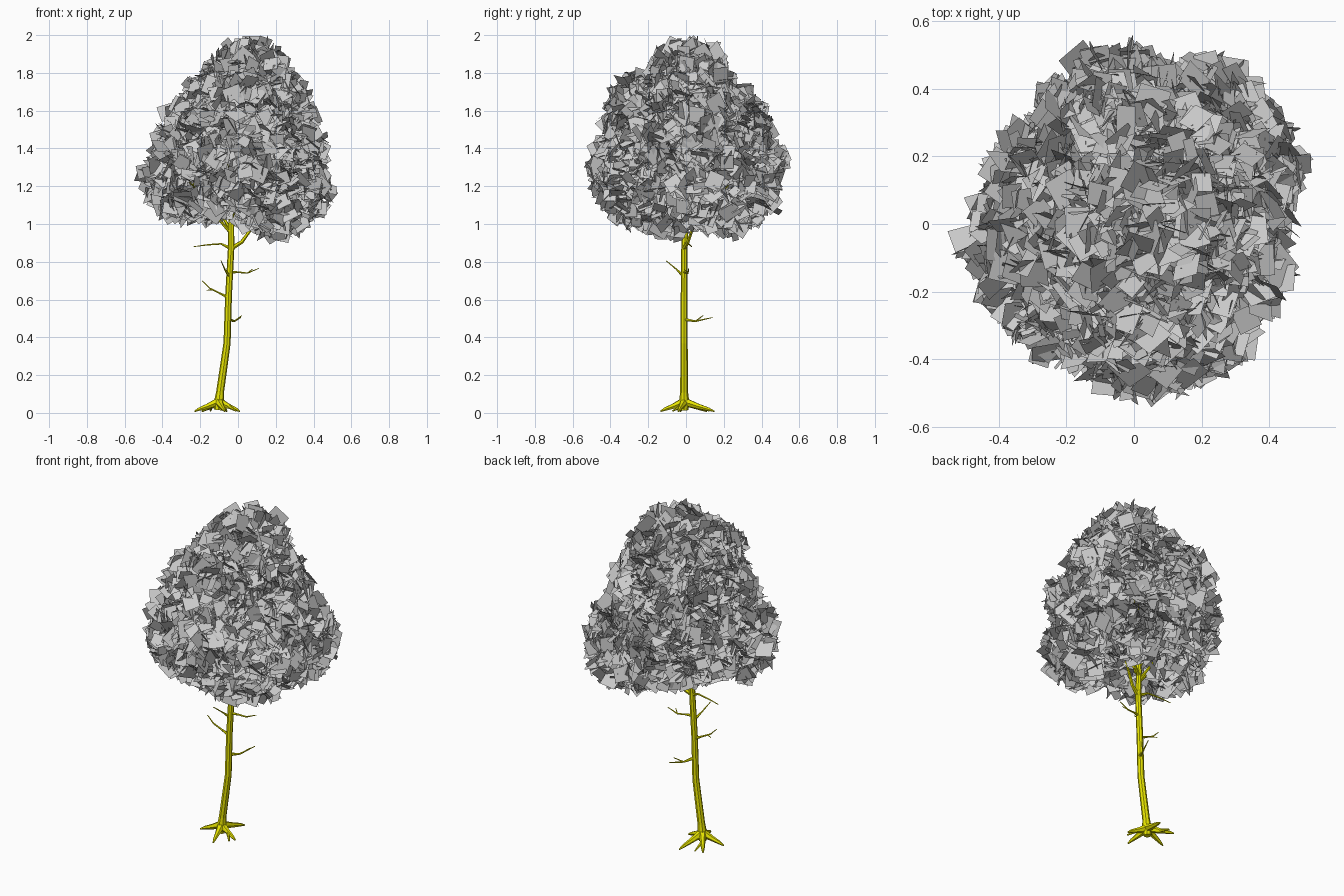
import bpy, bmesh, math, random
from mathutils import Vector, Matrix, Quaternion

if "Cube" in bpy.data.objects:
    bpy.data.objects.remove(bpy.data.objects["Cube"])

random.seed(7)
bark = bpy.data.materials.new("bark")
bark.diffuse_color = (0.8, 0.78, 0.0, 1)
bark.use_nodes = True
bark.node_tree.nodes["Principled BSDF"].inputs["Base Color"].default_value = bark.diffuse_color


def gauss_dir():
    return Vector([random.gauss(0, 1) for _ in range(3)]).normalized()


def tubes(name, paths, res=1):
    """Tapered tubes; each path is a list of (x, y, z, radius)."""
    cu = bpy.data.curves.new(name, 'CURVE')
    cu.dimensions = '3D'
    cu.bevel_depth = 1.0
    cu.bevel_resolution = res
    cu.use_fill_caps = True
    for path in paths:
        sp = cu.splines.new('POLY')
        sp.points.add(len(path) - 1)
        for p, (x, y, z, r) in zip(sp.points, path):
            p.co = (x, y, z, 1)
            p.radius = r
    ob = bpy.data.objects.new(name, cu)
    bpy.context.collection.objects.link(ob)
    bpy.ops.object.select_all(action='DESELECT')
    ob.select_set(True)
    bpy.context.view_layer.objects.active = ob
    bpy.ops.object.convert(target='MESH')
    ob = bpy.context.object
    ob.data.materials.clear()
    ob.data.materials.append(bark)
    for p in ob.data.polygons:
        p.use_smooth = False
    return ob


# Trunk with flared foot, slightly leaning
tubes("trunk", [[(-.105, -.01, .015, .022), (-.1, -.01, .06, .027), (-.095, -.01, .11, .021),
                 (-.075, -.01, .25, .02), (-.058, -.01, .37, .019), (-.05, -.01, .62, .018),
                 (-.036, -.008, .88, .017), (-.036, 0, 1.02, .015), (0, .01, 1.25, .011),
                 (.04, 0, 1.5, .008), (.06, 0, 1.78, .003)]], 2)

# Roots, two of them forked
roots = []
for tx, ty, fork in [(-.23, -.03, 0), (.01, -.04, 1), (-.07, -.135, 0), (-.19, .11, 1), (-.06, .15, 0)]:
    a, t = Vector((-.102, -.01, .06)), Vector((tx, ty, .008))
    m = a.lerp(t, .45)
    m.z = .036
    f = a.lerp(t, .9) + Vector((t.y - a.y, a.x - t.x, 0)) * .3
    roots.append([(*a, .024), (*m, .015), (*a.lerp(t, .8).xy, .02, .01), (*t, .004)])
    if fork:
        roots.append([(*m, .011), (f.x, f.y, .01, .004)])
tubes("roots", roots)

# Bare twigs on the lower trunk
tubes("twigs", [
    [(-.05, -.01, .495, .01), (-.02, .05, .485, .005), (.015, .14, .505, .002)],
    [(-.02, .05, .485, .004), (.02, .09, .515, .002)],
    [(-.05, -.01, .61, .01), (-.1, -.015, .635, .005), (-.15, -.02, .66, .004), (-.19, -.02, .7, .002)],
    [(-.13, -.02, .65, .003), (-.165, .0, .65, .002)],
    [(-.045, -.01, .745, .01), (.0, .0, .745, .005), (.05, .01, .74, .004), (.11, .015, .765, .002)],
    [(.05, .01, .74, .003), (.075, -.01, .76, .002)],
    [(-.045, -.01, .72, .01), (-.07, -.05, .76, .004), (-.09, -.105, .805, .002)],
    [(-.036, -.01, .87, .011), (-.09, .01, .895, .005), (-.16, .02, .89, .004), (-.235, .03, .88, .002)],
])

# Crown masses: centre and outer radius
blobs = [
    (-.27, -.08, 1.26, .27), (-.22, .10, 1.32, .26), (-.18, -.02, 1.46, .28),
    (.24, .15, 1.22, .29), (.19, -.06, 1.18, .28), (.02, -.27, 1.31, .28),
    (-.17, -.20, 1.23, .25), (.15, -.26, 1.19, .24), (-.05, .27, 1.30, .28),
    (.18, .24, 1.18, .28), (.16, .03, 1.5, .30), (.0, -.19, 1.56, .28),
    (.02, .14, 1.53, .29), (.06, .01, 1.72, .285), (.19, -.02, 1.64, .22),
    (.24, -.12, 1.40, .24), (-.09, .24, 1.48, .24), (-.1, .0, 1.62, .23),
    (-.13, .08, 1.2, .22),
]

# Branches from the trunk to each crown mass, with end forks
branches = [[(-.036, -.01, .87, .013), (.02, .01, .905, .01), (.06, .03, .96, .008), (.19, .1, 1.12, .004)]]
for i, (x, y, z, r) in enumerate(blobs[:13]):
    s = Vector((-.036, 0, .95 + .012 * i)) if z < 1.4 else Vector((0, .01, 1.25))
    e = Vector((x, y, z))
    m = s.lerp(e, .5) + Vector((0, 0, -.02))
    branches.append([(*s, .009), (*m, .006), (*e, .003)])
    for k in range(2):
        d = gauss_dir()
        d.z = abs(d.z)
        branches.append([(*m.lerp(e, .4 * k), .004), (*(e + d * r * .5), .0015)])
tubes("branches", branches)

# Leaf cards scattered in the outer shell of every crown mass, facing every way
bm = bmesh.new()
total = sum(b[3] ** 2 for b in blobs)
for x, y, z, r in blobs:
    for _ in range(int(7500 * r * r / total)):
        c = Vector((x, y, z)) + gauss_dir() * (r - .035) * random.uniform(.72, 1.0)
        # keep only some cards deep inside neighbouring masses
        deep = any((c - Vector(b[:3])).length < b[3] * .62 for b in blobs)
        if deep and random.random() < .6:
            continue
        q = Quaternion([random.gauss(0, 1) for _ in range(4)]).normalized()
        m = Matrix.Translation(c) @ q.to_matrix().to_4x4()
        w = random.uniform(.026, .049)
        h = w * random.uniform(.85, 1.15)
        bm.faces.new([bm.verts.new(m @ Vector((u * w, v * h, 0)))
                      for u, v in ((-1, -1), (1, -1), (1, 1), (-1, 1))])
me = bpy.data.meshes.new("leaves")
bm.to_mesh(me)
bm.free()
bpy.context.collection.objects.link(bpy.data.objects.new("leaves", me))
